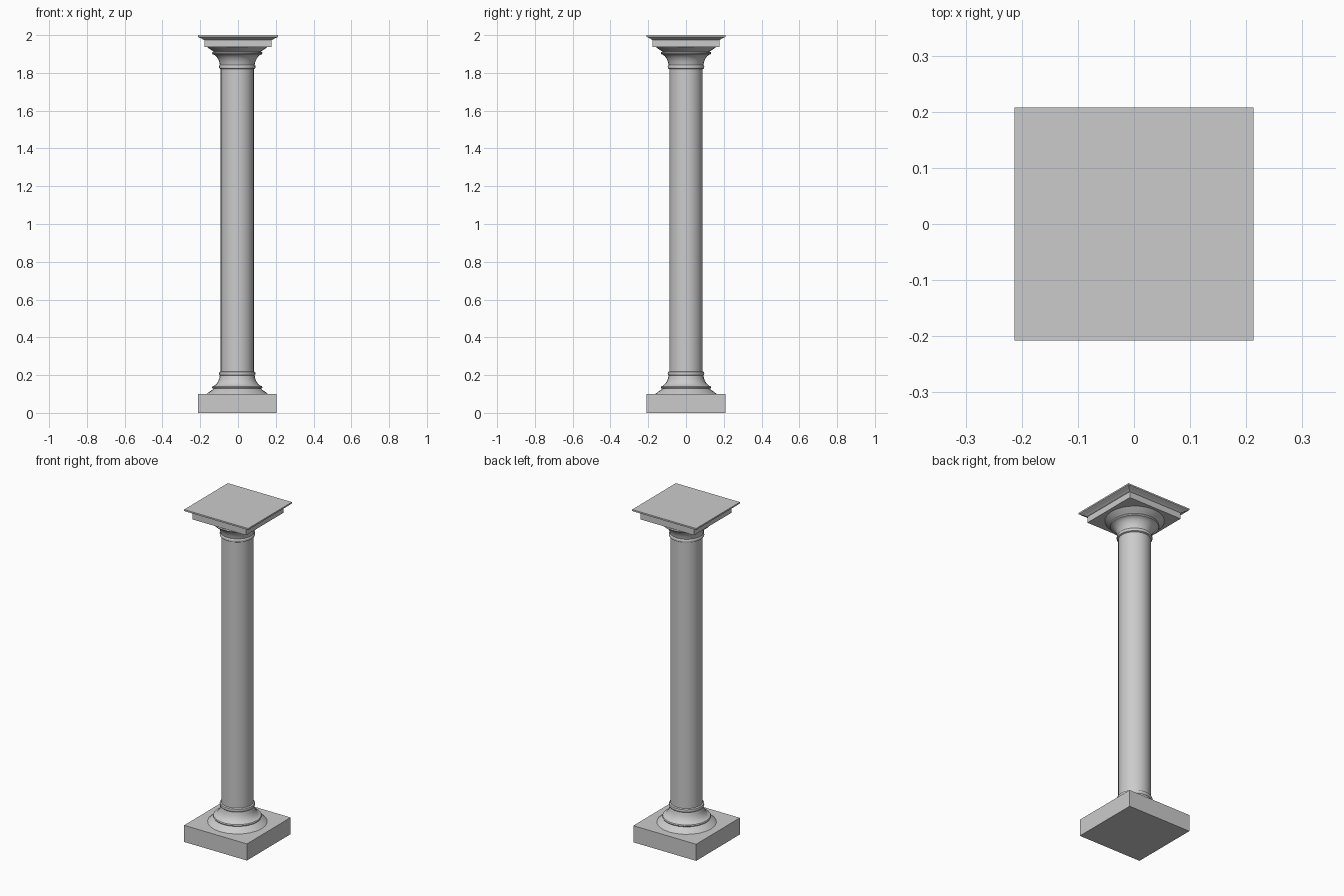
import bpy, bmesh, math

if "Cube" in bpy.data.objects:
    bpy.data.objects.remove(bpy.data.objects["Cube"])

CX = -0.004  # the round parts sit slightly left of centre


def add_object(name, bm):
    bmesh.ops.recalc_face_normals(bm, faces=bm.faces)
    mesh = bpy.data.meshes.new(name)
    bm.to_mesh(mesh)
    bm.free()
    ob = bpy.data.objects.new(name, mesh)
    bpy.context.collection.objects.link(ob)
    return ob


def lathe(name, profile, sides=24):
    """Turn a (radius, height) profile into a capped round part."""
    bm = bmesh.new()
    rings = []
    for r, z in profile:
        angles = [2 * math.pi * i / sides for i in range(sides)]
        rings.append([bm.verts.new((CX + r * math.cos(a), r * math.sin(a), z)) for a in angles])
    for lo, hi in zip(rings, rings[1:]):
        for i in range(sides):
            j = (i + 1) % sides
            bm.faces.new((lo[i], lo[j], hi[j], hi[i]))
    bm.faces.new(rings[0])
    bm.faces.new(rings[-1])
    ob = add_object(name, bm)
    bpy.ops.object.select_all(action='DESELECT')
    ob.select_set(True)
    bpy.context.view_layer.objects.active = ob
    bpy.ops.object.shade_smooth_by_angle(angle=math.radians(35))
    return ob


def square_stack(name, levels, cx=0.0):
    """Stack rectangular sections given as (half x, half y, height)."""
    bm = bmesh.new()
    rings = [[bm.verts.new((cx + sx * hx, sy * hy, z))
              for sx, sy in ((-1, -1), (1, -1), (1, 1), (-1, 1))]
             for hx, hy, z in levels]
    for lo, hi in zip(rings, rings[1:]):
        for i in range(4):
            j = (i + 1) % 4
            bm.faces.new((lo[i], lo[j], hi[j], hi[i]))
    bm.faces.new(rings[0])
    bm.faces.new(rings[-1])
    return add_object(name, bm)


# Moulding: flared foot, wide bead, concave sweep, narrow bead (height from plinth)
moulding = [(0.163, 0.0), (0.148, 0.012), (0.134, 0.021), (0.125, 0.028),
            (0.131, 0.030), (0.134, 0.035), (0.131, 0.041), (0.122, 0.044),
            (0.111, 0.053), (0.102, 0.066), (0.096, 0.080), (0.092, 0.098),
            (0.095, 0.101), (0.097, 0.108), (0.095, 0.116), (0.088, 0.120)]

# Square plinth
square_stack("plinth", [(0.209, 0.208, 0), (0.209, 0.208, 0.10)], -0.004)

# Round base, shaft and mirrored capital
lathe("base_moulding", [(r, 0.10 + h) for r, h in moulding])
lathe("shaft", [(0.088, 0.215), (0.088, 1.825)])
lathe("capital_moulding", [(r, 1.94 - h) for r, h in moulding])

# Square abacus flaring out to a thin top lip
square_stack("abacus", [(0.178, 0.177, 1.938), (0.178, 0.177, 1.974),
                        (0.184, 0.181, 1.976), (0.192, 0.189, 1.981),
                        (0.207, 0.203, 1.988), (0.213, 0.208, 1.991),
                        (0.213, 0.208, 2.0)])
